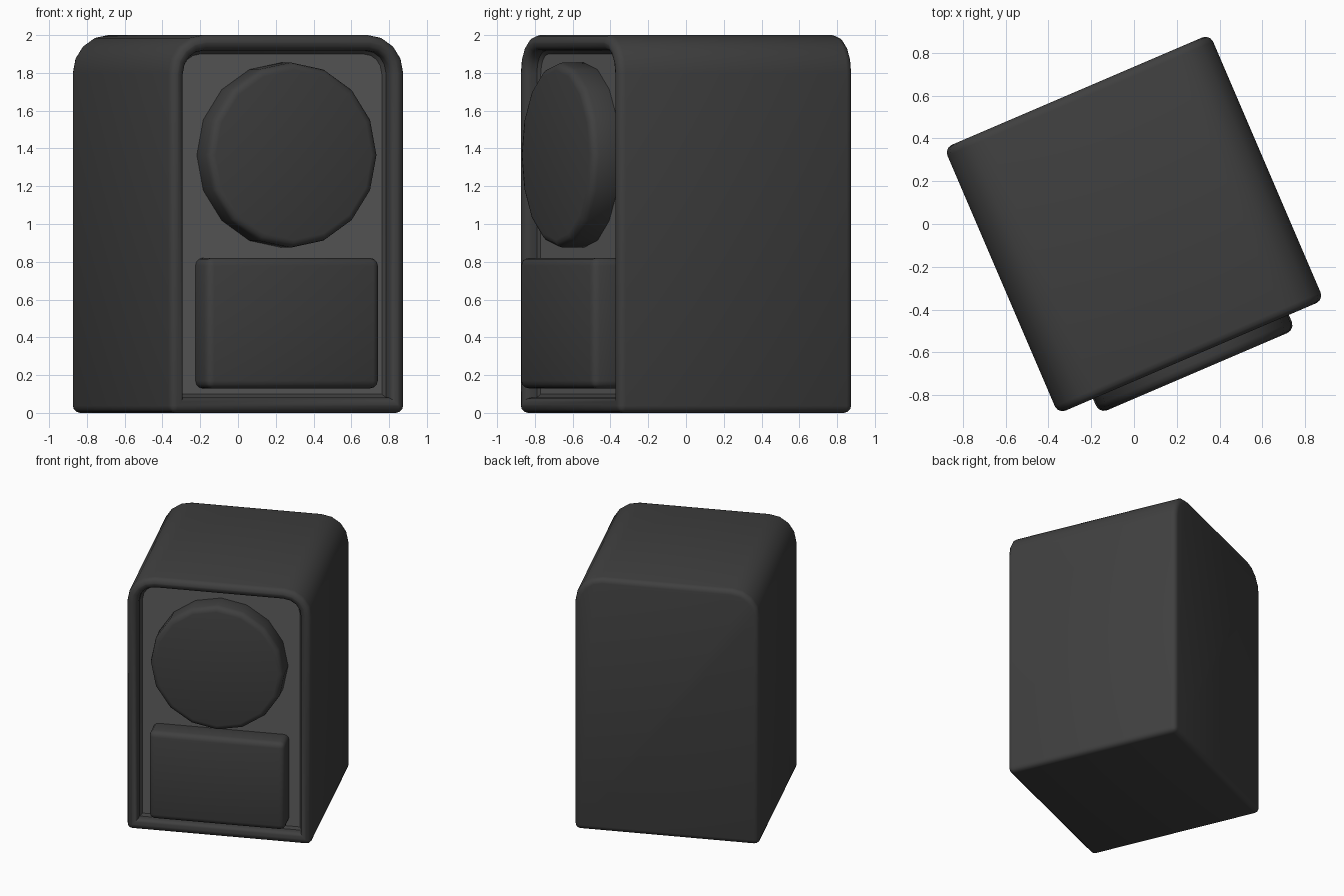
import bpy, bmesh, math
from mathutils import Vector, Matrix

if "Cube" in bpy.data.objects:
    bpy.data.objects.remove(bpy.data.objects["Cube"])

TURN = math.radians(23.2)
H = 0.675          # half width and half depth of the cabinet


def grey(name, v):
    m = bpy.data.materials.new(name)
    m.diffuse_color = (v, v, v, 1)
    m.use_nodes = True
    m.node_tree.nodes["Principled BSDF"].inputs["Base Color"].default_value = m.diffuse_color
    return m


dark = grey("dark_grey", 0.05)
light = grey("mid_grey", 0.11)


def finish(name, bm, *mats):
    mesh = bpy.data.meshes.new(name)
    bm.normal_update()
    bm.to_mesh(mesh)
    bm.free()
    ob = bpy.data.objects.new(name, mesh)
    bpy.context.collection.objects.link(ob)
    for m in mats:
        mesh.materials.append(m)
    ob.rotation_euler.z = TURN
    bpy.ops.object.select_all(action='DESELECT')
    ob.select_set(True)
    bpy.context.view_layer.objects.active = ob
    bpy.ops.object.shade_smooth_by_angle(angle=math.radians(35))
    return ob


def round_edges(bm, width):
    # round every convex sharp edge
    bm.normal_update()
    edges = [e for e in bm.edges if e.is_manifold
             and e.calc_face_angle_signed(0) > math.radians(40)]
    bmesh.ops.bevel(bm, geom=edges, offset=width, offset_type='OFFSET',
                    segments=3, profile=0.5, affect='EDGES', clamp_overlap=True)


# cabinet: arched-corner profile extruded front to back, with recessed front
R = 0.2
profile = [(-H, 0), (H, 0)]
for cx, start in ((H - R, 0), (R - H, 90)):
    for i in range(5):
        a = math.radians(start + i * 22.5)
        profile.append((cx + R * math.cos(a), 2 - R + R * math.sin(a)))
bm = bmesh.new()
front = bm.faces.new([bm.verts.new((x, -H, z)) for x, z in profile])
back = bmesh.ops.extrude_face_region(bm, geom=[front], use_keep_orig=True)
bmesh.ops.translate(bm, vec=(0, 2 * H, 0),
                    verts=[g for g in back["geom"] if isinstance(g, bmesh.types.BMVert)])
bmesh.ops.recalc_face_normals(bm, faces=bm.faces[:])
front = min(bm.faces, key=lambda f: f.calc_center_median().y)
for thickness, depth in ((0.08, 0), (0.001, 0.07), (0.018, 0.015)):
    bmesh.ops.inset_region(bm, faces=[front], thickness=thickness, use_even_offset=True)
    bmesh.ops.translate(bm, verts=front.verts[:], vec=(0, depth, 0))
front.material_index = 1
round_edges(bm, 0.038)
finish("cabinet", bm, dark, light)

# round upper speaker disc, 16 sides
bm = bmesh.new()
bmesh.ops.create_cone(bm, cap_ends=True, segments=16, radius1=0.49, radius2=0.49, depth=0.2,
                      matrix=Matrix.Translation((0, -0.65, 1.365)) @ Matrix.Rotation(math.pi / 2, 4, 'X'))
round_edges(bm, 0.04)
finish("upper_disc", bm, dark)

# lower block
bm = bmesh.new()
bmesh.ops.create_cube(bm, size=1, matrix=Matrix.Translation((0, -0.65, 0.475))
                      @ Matrix.Diagonal((0.995, 0.2, 0.69, 1)))
round_edges(bm, 0.04)
finish("lower_block", bm, dark)
